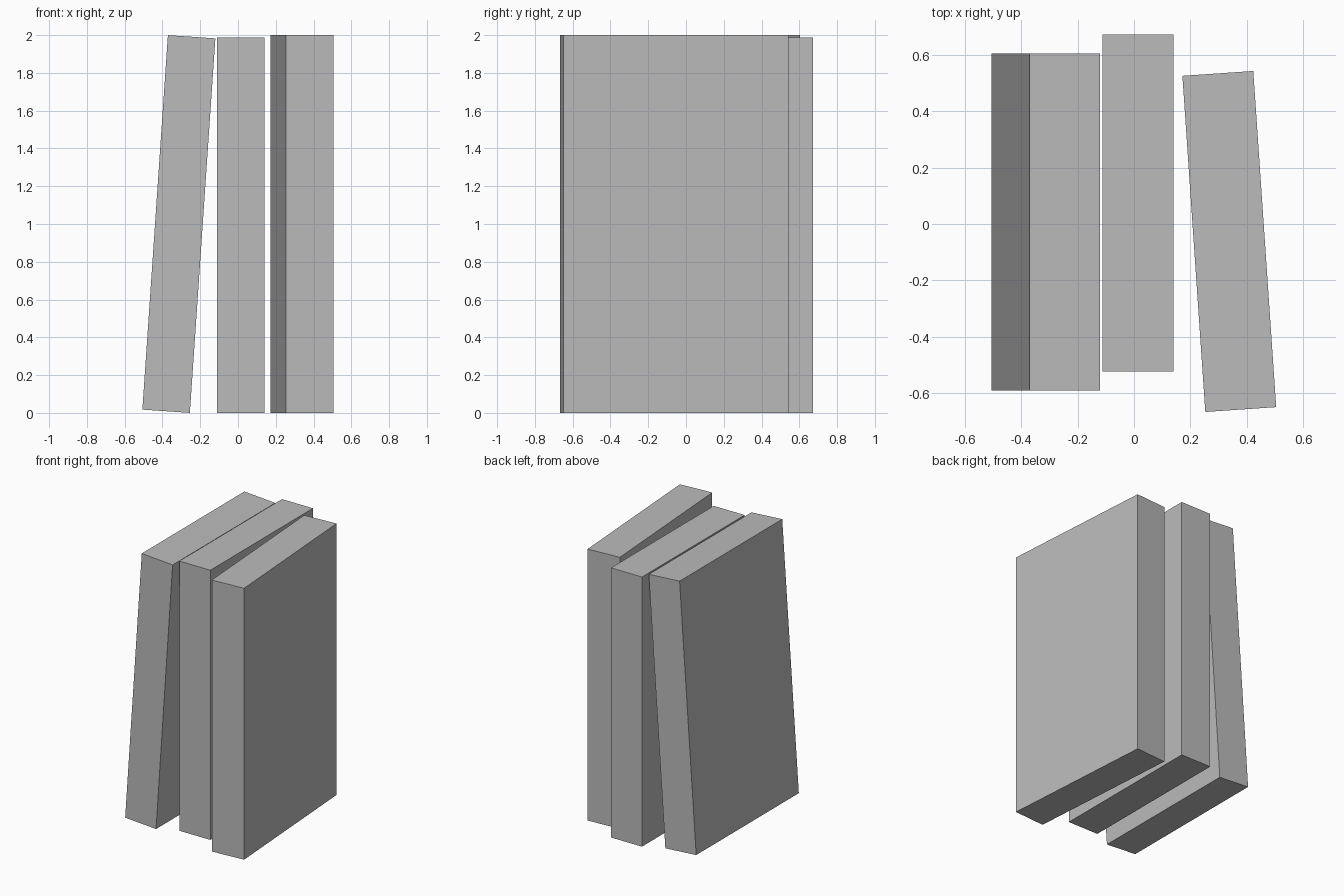
import bpy
from math import radians

cube = bpy.data.objects.get("Cube")
if cube:
    bpy.data.objects.remove(cube, do_unlink=True)

# One plain grey for everything
GREY = (0.5, 0.5, 0.5, 1.0)
grey = bpy.data.materials.new("plain grey")
grey.use_nodes = True
grey.diffuse_color = GREY
bsdf = next(n for n in grey.node_tree.nodes if n.type == "BSDF_PRINCIPLED")
bsdf.inputs["Base Color"].default_value = GREY

THICK, DEPTH, HEIGHT = 0.252, 1.195, 1.987
TILT = radians(3.9)


def add_book(name, x, y, height=HEIGHT, lean=0.0, turn=0.0, z=None):
    """A closed book standing on end, with optional sideways lean and turn."""
    bpy.ops.mesh.primitive_cube_add(size=1, location=(x, y, height / 2 if z is None else z))
    book = bpy.context.object
    book.name = name
    book.scale = (THICK, DEPTH, height)
    book.rotation_euler = (0, lean, turn)
    book.data.materials.append(grey)
    return book


# Row of three books: leaning, upright, and turned
add_book("leaning_book", -0.313, 0.007, lean=TILT, z=1.0)
add_book("middle_book", 0.014, 0.075)
add_book("turned_book", 0.338, -0.062, height=2.0, turn=TILT)
